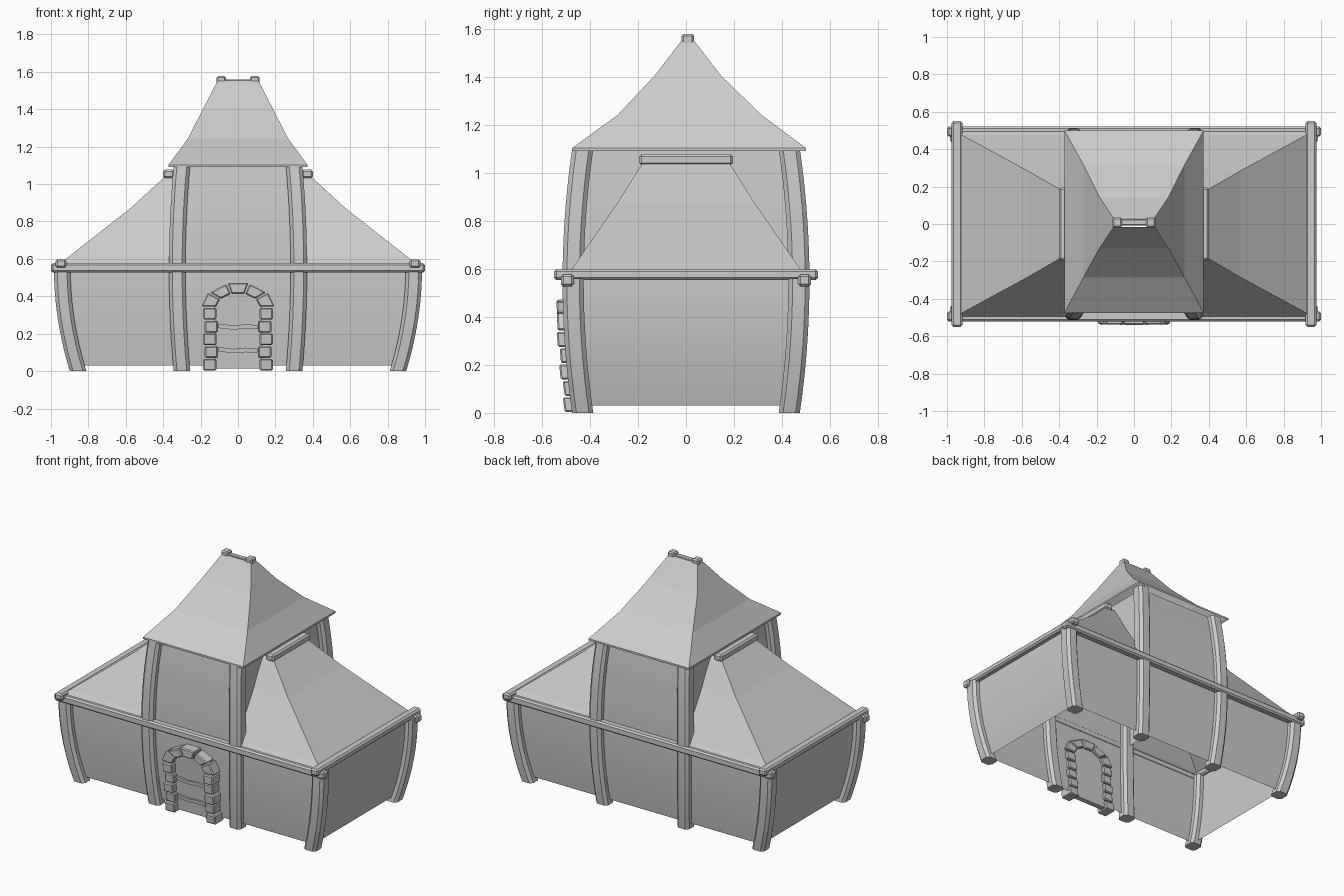
import bpy, math

if "Cube" in bpy.data.objects:
    bpy.data.objects.remove(bpy.data.objects["Cube"])

def make(name, verts, faces, smooth=False, bevel=0.0):
    me = bpy.data.meshes.new(name)
    me.from_pydata(verts, [], faces)
    ob = bpy.data.objects.new(name, me)
    bpy.context.collection.objects.link(ob)
    if bevel:
        m = ob.modifiers.new("bevel", 'BEVEL')
        m.width, m.segments = bevel, 1
    if smooth:
        bpy.ops.object.select_all(action='DESELECT')
        ob.select_set(True)
        bpy.context.view_layer.objects.active = ob
        bpy.ops.object.shade_smooth_by_angle(angle=math.radians(35))
    return ob

def loft(name, rings, closed=True, caps=False, smooth=False, bevel=0.0):
    n = len(rings[0])
    faces = []
    for r in range(len(rings) - 1):
        for i in range(n if closed else n - 1):
            j = (i + 1) % n
            faces.append((r*n + i, r*n + j, (r+1)*n + j, (r+1)*n + i))
    if caps:
        faces.append(tuple(reversed(range(n))))
        faces.append(tuple(range((len(rings)-1)*n, len(rings)*n)))
    return make(name, [v for r in rings for v in r], faces, smooth, bevel)

def rect(hx, y0, y1, z):
    return [(-hx, y0, z), (hx, y0, z), (hx, y1, z), (-hx, y1, z)]

def box(name, x0, x1, y0, y1, z0, z1, bevel=0.007):
    def ring(z):
        return [(x0, y0, z), (x1, y0, z), (x1, y1, z), (x0, y1, z)]
    return loft(name, [ring(z0), ring(z1)], caps=True, bevel=bevel)

def bow(base, top, z):
    """Barrel-like outward bulge, greatest at z = 0.55."""
    return base + (top - base) * (1 - ((z - 0.55) / 0.55) ** 2)

def wall_y(z):
    return bow(0.43, 0.47, z)

# Bulging walls, open underneath
def walls(name, xb, xt, z0, z1, steps=8):
    rings = []
    for i in range(steps + 1):
        z = z0 + (z1 - z0) * i / steps
        rings.append(rect(bow(xb, xt, z), -wall_y(z), wall_y(z), z))
    loft(name, rings, smooth=True)

walls("lower_walls", 0.855, 0.94, 0.03, 0.57)
walls("tower_walls", 0.30, 0.325, 0.55, 1.10)

# Curved posts with chamfered square section
def post(name, sx, sy, xb, xt, top, steps):
    h, c = 0.044, 0.026
    sec = [(-c, -h), (c, -h), (h, -c), (h, c), (c, h), (-c, h), (-h, c), (-h, -c)]
    rings = []
    for i in range(steps + 1):
        z = top * i / steps
        cx, cy = sx * bow(xb, xt, z), sy * wall_y(z)
        rings.append([(cx + a, cy + b, z) for a, b in sec])
    loft(name, rings, caps=True, smooth=True)

for sx in (-1, 1):
    for sy in (-1, 1):
        post("corner_post", sx, sy, 0.855, 0.94, 0.56, 8)
        post("tower_post", sx, sy, 0.30, 0.325, 1.10, 14)

# Eave beams around the lower storey
for s in (-1, 1):
    y = sorted((s * 0.467, s * 0.521))
    box("long_eave_beam", -1, 1, *y, 0.527, 0.577, 0.01)
    x = sorted((s * 0.918, s * 0.975))
    box("end_eave_beam", *x, -0.55, 0.55, 0.553, 0.598, 0.01)

# Wing roofs with their top beams
for s in (-1, 1):
    rings = [[(s*0.31, -y, z), (s*x, -y, z), (s*x, y, z), (s*0.31, y, z)]
             for x, y, z in ((0.95, 0.50, 0.57), (0.92, 0.475, 0.60),
                             (0.57, 0.285, 0.875), (0.38, 0.175, 1.05))]
    loft("wing_roof", rings, closed=False)
    x = sorted((s * 0.34, s * 0.40))
    box("wing_ridge_beam", *x, -0.195, 0.195, 1.03, 1.077, 0.01)

# Flared tower roof
loft("tower_roof", [rect(0.372, -0.475, 0.50, 1.09), rect(0.372, -0.475, 0.50, 1.102),
                    rect(0.27, -0.285, 0.315, 1.24), rect(0.185, -0.13, 0.145, 1.405),
                    rect(0.108, -0.015, 0.03, 1.555)])

# Ridge rod and knobs
box("ridge_rod", -0.1, 0.1, -0.008, 0.026, 1.54, 1.56, 0.004)
for s in (-1, 1):
    x = sorted((s * 0.064, s * 0.115))
    box("ridge_knob", *x, -0.018, 0.034, 1.535, 1.577, 0.008)

# Door stones: flat outline in x/z pushed through the curved wall
def slab(name, outline, out, back, bevel):
    front = [(x, -(wall_y(z) + out), z) for x, z in outline]
    rear = [(x, -(wall_y(z) + back), z) for x, z in outline]
    loft(name, [rear, front], caps=True, bevel=bevel)

for s in (-1, 1):
    for i in range(5):
        z0, z1 = i * 0.068 + 0.003, (i + 1) * 0.068 - 0.003
        inner, outer = s * (0.116 - 0.006 * (i % 2)), s * (0.186 - 0.008 * (i % 2))
        slab("jamb_stone", [(inner, z0), (outer, z0), (outer, z1), (inner, z1)],
             0.066 + 0.008 * ((i + 1) % 2), -0.02, 0.006)

def arc(rx, rz, a):
    a = math.radians(a)
    return (rx * math.cos(a), 0.342 + rz * math.sin(a))

for i in range(5):
    a, b = i * 36 + 1.5, i * 36 + 34.5
    k = 1.04 if i % 2 == 0 else 1.0
    slab("arch_stone", [arc(0.118, 0.075, a), arc(0.188*k, 0.13*k, a),
                        arc(0.188*k, 0.13*k, b), arc(0.118, 0.075, b)],
         0.07, -0.02, 0.006)

# Door leaf and hinge straps
outline = [(0.125, 0.015), (0.125, 0.18)] + [arc(0.125, 0.082, a) for a in range(0, 181, 20)]
outline += [(-0.125, 0.18), (-0.125, 0.015)]
slab("door_leaf", outline, 0.035, 0.0, 0)
for z in (0.105, 0.23):
    lower = [(-0.105, z), (-0.03, z - 0.008), (0.04, z - 0.004), (0.105, z - 0.006)]
    upper = [(0.105, z + 0.016), (0.04, z + 0.02), (-0.03, z + 0.014), (-0.105, z + 0.024)]
    slab("hinge_strap", lower + upper, 0.046, 0.03, 0)
